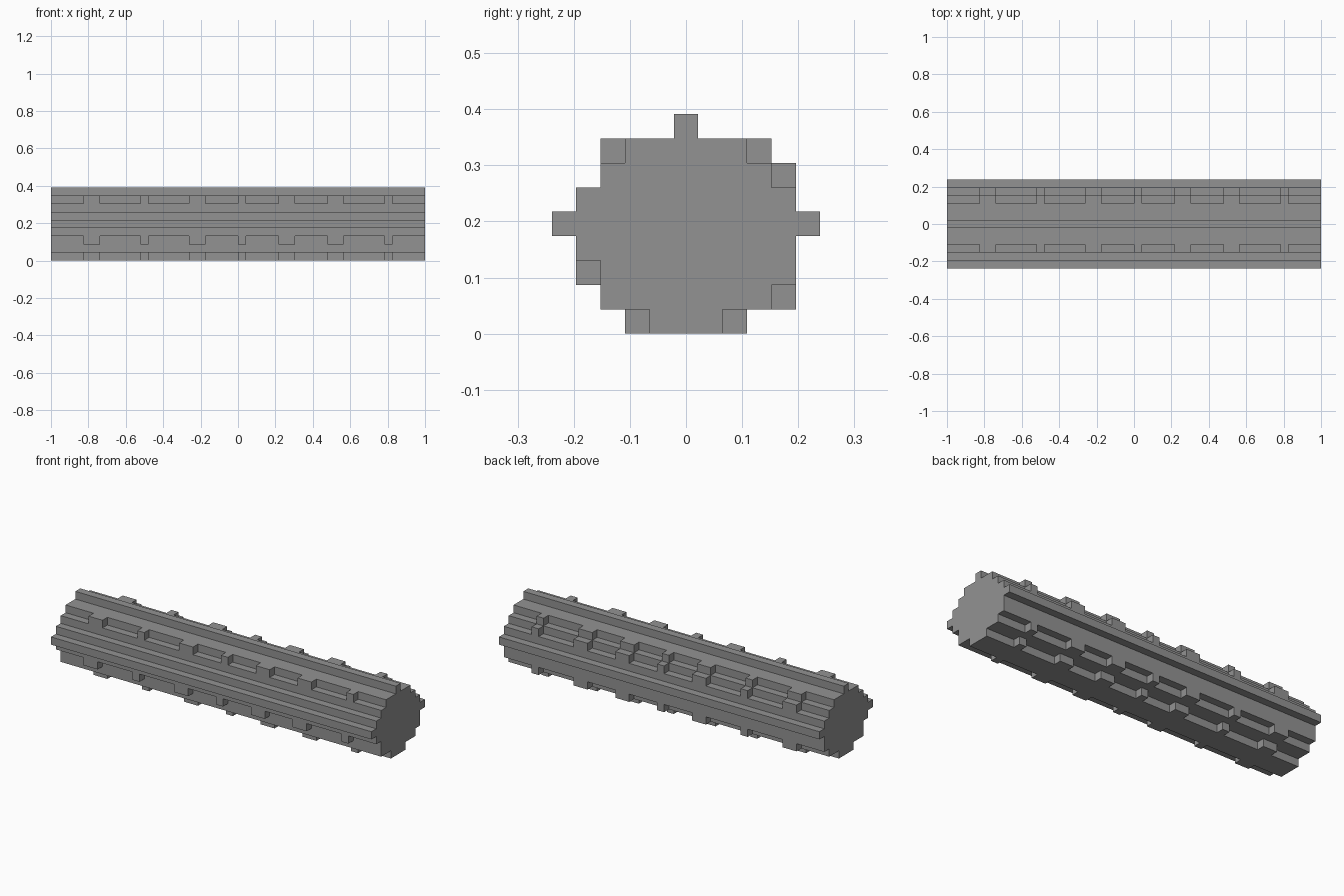
import bpy, bmesh
from mathutils import Vector

if "Cube" in bpy.data.objects:
    bpy.data.objects.remove(bpy.data.objects["Cube"])

V = 2 / 46  # edge of one block; the log is 46 blocks long

# Half-width ranges (y cells, inclusive) of the constant cross-section, bottom to top
CORE = [(-1, 1), (-3, 3), (-3, 4), (-4, 4), (-5, 5), (-4, 4), (-3, 3), (-2, 2), (0, 0)]
# Extra (y, z) cells that appear only where short raised bands ring the log
KNOBS = {(-2, 0), (2, 0), (4, 1), (-4, 2), (4, 6), (-3, 7), (3, 7)}
# Band start / end along x, in blocks
BANDS = [(-19, -17), (-12, -11), (-6, -4), (0, 1), (5, 7), (11, 13), (18, 19)]

core = {(y, z) for z, (a, b) in enumerate(CORE) for y in range(a, b + 1)}
banded = core | KNOBS

# Alternate plain and banded lengths along the log
cuts = [-23] + [c for band in BANDS for c in band] + [23]
slices = [core if i % 2 == 0 else banded for i in range(len(cuts) - 1)]

bm = bmesh.new()


def quad(pts):
    bm.faces.new([bm.verts.new(Vector(p) * V) for p in pts])


# Outer skin only: add a face wherever a cell has no neighbour
for i, cells in enumerate(slices):
    x0, x1 = cuts[i], cuts[i + 1]
    before = slices[i - 1] if i else set()
    after = slices[i + 1] if i + 1 < len(slices) else set()
    for y, z in cells:
        a, b, c, d = y - .5, y + .5, z, z + 1
        if (y - 1, z) not in cells:
            quad([(x0, a, c), (x1, a, c), (x1, a, d), (x0, a, d)])
        if (y + 1, z) not in cells:
            quad([(x1, b, c), (x0, b, c), (x0, b, d), (x1, b, d)])
        if (y, z - 1) not in cells:
            quad([(x0, b, c), (x1, b, c), (x1, a, c), (x0, a, c)])
        if (y, z + 1) not in cells:
            quad([(x0, a, d), (x1, a, d), (x1, b, d), (x0, b, d)])
        if (y, z) not in before:
            quad([(x0, b, c), (x0, a, c), (x0, a, d), (x0, b, d)])
        if (y, z) not in after:
            quad([(x1, a, c), (x1, b, c), (x1, b, d), (x1, a, d)])

bmesh.ops.remove_doubles(bm, verts=bm.verts, dist=1e-4)
bmesh.ops.dissolve_limit(bm, angle_limit=0.01, verts=bm.verts, edges=bm.edges)

mesh = bpy.data.meshes.new("block_log")
bm.to_mesh(mesh)
bm.free()

grey = bpy.data.materials.new("mid grey")
grey.diffuse_color = (0.29, 0.29, 0.29, 1)
grey.use_nodes = True
grey.node_tree.nodes["Principled BSDF"].inputs["Base Color"].default_value = grey.diffuse_color
mesh.materials.append(grey)
bpy.context.collection.objects.link(bpy.data.objects.new("block_log", mesh))
